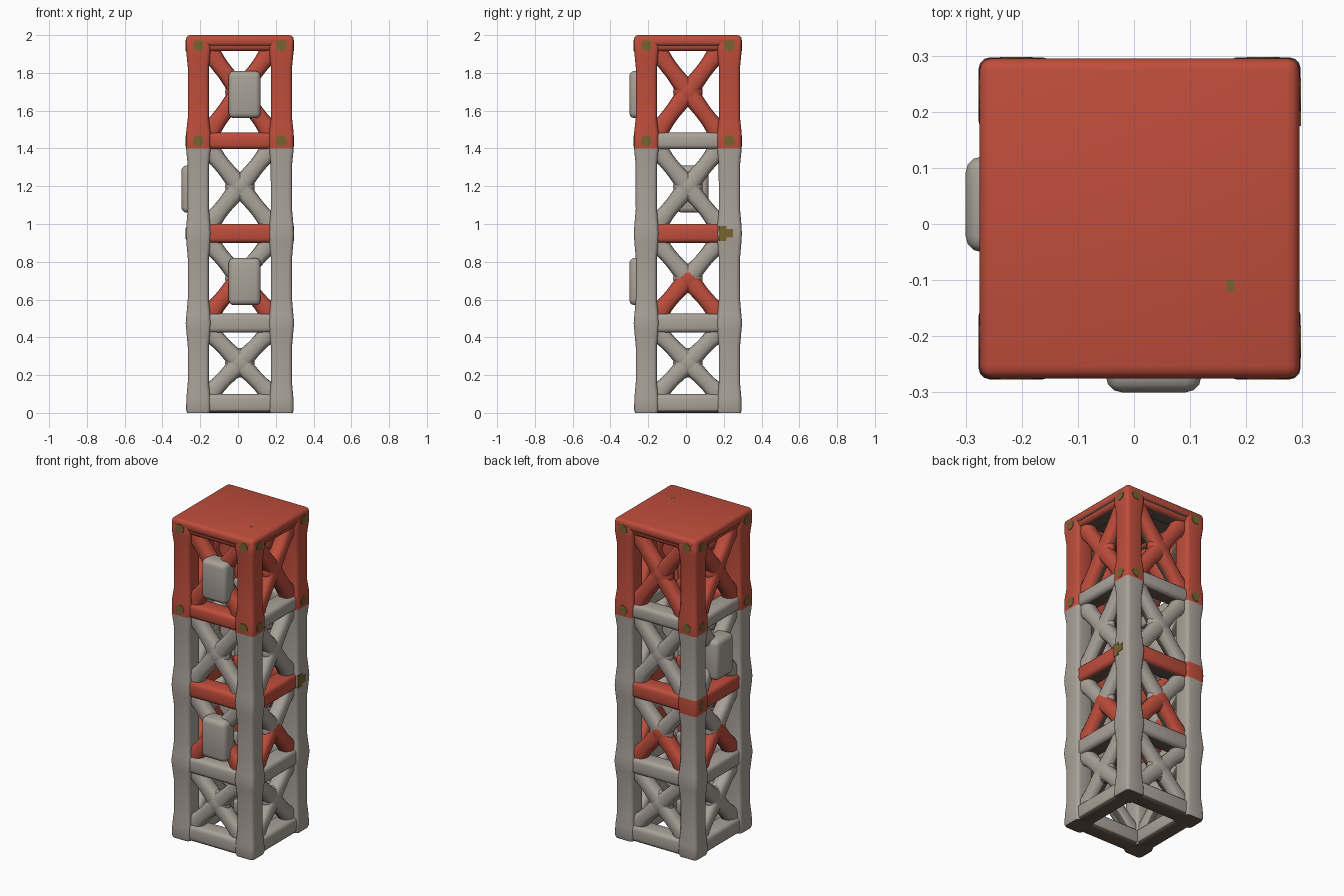
import bpy, bmesh, math
from mathutils import Matrix, Vector

if "Cube" in bpy.data.objects:
    bpy.data.objects.remove(bpy.data.objects["Cube"])

C = 0.01                                   # tower axis offset in x and y
JOINTS = [0.05, 0.475, 0.95, 1.44, 1.955]  # beam heights


def material(name, rgb):
    m = bpy.data.materials.new(name)
    m.diffuse_color = (*rgb, 1)
    m.use_nodes = True
    m.node_tree.nodes["Principled BSDF"].inputs["Base Color"].default_value = m.diffuse_color
    return m


GREY = material("warm_grey", (0.40, 0.36, 0.32))
RED = material("brick_red", (0.52, 0.075, 0.045))
OLIVE = material("olive", (0.19, 0.125, 0.03))
DARK = material("dark_brown", (0.13, 0.095, 0.07))


def side(k):
    """Placement for side k: 0 front, 1 right, 2 back, 3 left."""
    return Matrix.Translation((C, C, 0)) @ Matrix.Rotation(k * math.pi / 2, 4, 'Z')


def underside(f):
    """Hidden lower faces: the base and the inner undersides of the frame."""
    c, n = f.calc_center_median(), f.normal
    return n.z < -0.5 and (c.z < 0.02 or (c.y > -0.225 and n.y > -0.1))


def finish(name, bm, mat, matrix, red_rule=None, dark=False):
    """red_rule(x, z) in side coordinates picks the red faces."""
    bmesh.ops.recalc_face_normals(bm, faces=bm.faces)
    bm.normal_update()
    for f in bm.faces:
        c = f.calc_center_median()
        if dark and underside(f):
            f.material_index = 2
        elif red_rule and red_rule(c.x, c.z):
            f.material_index = 1
    bmesh.ops.transform(bm, matrix=matrix, verts=bm.verts)
    me = bpy.data.meshes.new(name)
    bm.to_mesh(me)
    bm.free()
    for m in ((mat, RED, DARK) if red_rule or dark else (mat,)):
        me.materials.append(m)
    ob = bpy.data.objects.new(name, me)
    bpy.context.collection.objects.link(ob)
    return ob


def loft(bm, rings):
    rows = [[bm.verts.new(p) for p in r] for r in rings]
    n = len(rows[0])
    for a, b in zip(rows, rows[1:]):
        for i in range(n):
            bm.faces.new((a[i], a[(i + 1) % n], b[(i + 1) % n], b[i]))
    bm.faces.new(rows[0])
    bm.faces.new(rows[-1])


def rounded_box(name, size, loc, bevel, mat, matrix, dark=False):
    bm = bmesh.new()
    bmesh.ops.create_cube(bm, size=1)
    bmesh.ops.scale(bm, vec=size, verts=bm.verts)
    bmesh.ops.translate(bm, vec=loc, verts=bm.verts)
    if bevel:
        bmesh.ops.bevel(bm, geom=bm.edges[:], offset=bevel, segments=3,
                        profile=0.5, affect='EDGES')
    return finish(name, bm, mat, matrix, dark=dark)


def square_ring(cx, cy, z, h, r=0.02):
    pts = []
    for q in range(4):
        sx, sy = ((1, 1), (-1, 1), (-1, -1), (1, -1))[q]
        for s in range(4):
            a = math.radians(90 * q + 30 * s)
            pts.append((cx + sx * (h - r) + r * math.cos(a),
                        cy + sy * (h - r) + r * math.sin(a), z))
    return pts


# Corner legs, swelling at each joint
def leg(name, k, red_rule):
    profile = [(0, 0.06), (0.015, 0.065), (0.08, 0.063), (0.16, 0.056), (0.35, 0.056),
               (0.43, 0.063), (0.475, 0.067), (0.52, 0.063), (0.6, 0.056), (0.82, 0.056),
               (0.9, 0.063), (0.95, 0.066), (1.0, 0.063), (1.08, 0.056), (1.32, 0.057),
               (1.4, 0.065), (1.48, 0.065), (1.56, 0.056), (1.83, 0.056),
               (1.91, 0.064), (1.975, 0.065), (1.99, 0.058)]
    bm = bmesh.new()
    loft(bm, [square_ring(0.22, -0.22, z, h) for z, h in profile])
    finish(name, bm, GREY, side(k), red_rule, dark=True)


# Crossed brace: four flared arms and a hub
def brace(name, k, z0, z1, red_rule):
    bm = bmesh.new()
    mid = Vector((0, -0.217, (z0 + z1) / 2))

    def soft(v):                           # squarish rounded section
        return math.copysign(abs(v) ** 0.75, v)

    for sx in (-1, 1):
        for sz in (-1, 1):
            d = Vector((sx * 0.19, 0, sz * ((z1 - z0) / 2 + 0.03)))
            across = Vector((-d.z, 0, d.x)).normalized()
            rings = []
            for t, w in ((0, 0.05), (0.1, 0.049), (0.2, 0.048), (0.3, 0.046), (0.4, 0.044),
                         (0.5, 0.044), (0.6, 0.045), (0.7, 0.049), (0.8, 0.055), (1, 0.075)):
                rings.append([mid + d * t + across * (w * soft(math.cos(a)))
                              + Vector((0, 0.044 * soft(math.sin(a)), 0))
                              for a in (i * math.tau / 16 for i in range(16))])
            loft(bm, rings)
    bmesh.ops.create_uvsphere(
        bm, u_segments=24, v_segments=16, radius=1,
        matrix=Matrix.Translation(mid) @ Matrix.Diagonal((0.078, 0.047, 0.078, 1)))
    finish(name, bm, GREY, side(k), red_rule, dark=True)


# Round bolt plate on a leg
def bolt(name, k, x, z):
    bm = bmesh.new()
    bmesh.ops.create_cone(bm, cap_ends=True, segments=12, radius1=0.029,
                          radius2=0.029, depth=0.008)
    m = Matrix.Translation((x, -0.2835, z)) @ Matrix.Rotation(math.pi / 2, 4, 'X')
    finish(name, bm, OLIVE, side(k) @ m)


names = ("front", "right", "back", "left")
bays = [(0.1, 0.43), (0.52, 0.905), (0.995, 1.40), (1.48, 1.92)]


def brace_rule(bay):
    """Top bay red, second bay red below its crossing."""
    return lambda x, z: bay == 3 or (bay == 1 and z < 0.745 - 0.6 * abs(x))


for k, n in enumerate(names):
    # The back left leg carries an extra red band
    leg(f"leg_{k + 1}", k,
        (lambda x, z: z > 1.4 or 0.9 < z < 1.0) if k == 2 else (lambda x, z: z > 1.4))

    # Horizontal beams
    for j, z in enumerate(JOINTS):
        red = j in (2, 4) or (j == 3 and k == 0)
        h = 0.088 if j == 3 else (0.08 if j == 4 else 0.1)
        rounded_box(f"{n}_beam_{j + 1}", (0.4, 0.114, h), (0, -0.218, z), 0.024,
                    RED if red else GREY, side(k), dark=True)

    # Cross braces
    for b, (z0, z1) in enumerate(bays):
        brace(f"{n}_brace_{b + 1}", k, z0, z1, brace_rule(b))

    # Bolts at the corners of the red top section
    for sx in (-1, 1):
        for z in (1.44, 1.945):
            bolt(f"{n}_bolt", k, sx * 0.22, z)

# Bolt on the red leg band and the olive patch on the right side
bolt("band_bolt", 3, -0.22, 0.95)
for x, w, h in ((0.185, 0.04, 0.08), (0.222, 0.034, 0.045)):
    rounded_box("right_patch", (w, 0.008, h), (x, -0.2835, 0.95), 0, OLIVE, side(1))

# Closed roof with its small mark
rounded_box("roof", (0.57, 0.57, 0.06), (0, 0, 1.97), 0.022, RED, side(0), dark=True)
rounded_box("roof_mark", (0.014, 0.02, 0.004), (0.162, -0.12, 1.999), 0, OLIVE, side(0))

# Equipment boxes
for name, k, x, z in (("front_box_lower", 0, 0.025, 0.695),
                      ("front_box_upper", 0, 0.025, 1.685),
                      ("left_box", 3, -0.025, 1.185)):
    rounded_box(name, (0.17, 0.11, 0.25), (x, -0.255, z), 0.028, GREY, side(k))

# Smooth shading with sharp edges kept
for ob in bpy.data.objects:
    ob.select_set(True)
bpy.context.view_layer.objects.active = bpy.data.objects["roof"]
bpy.ops.object.shade_smooth_by_angle(angle=math.radians(40))
